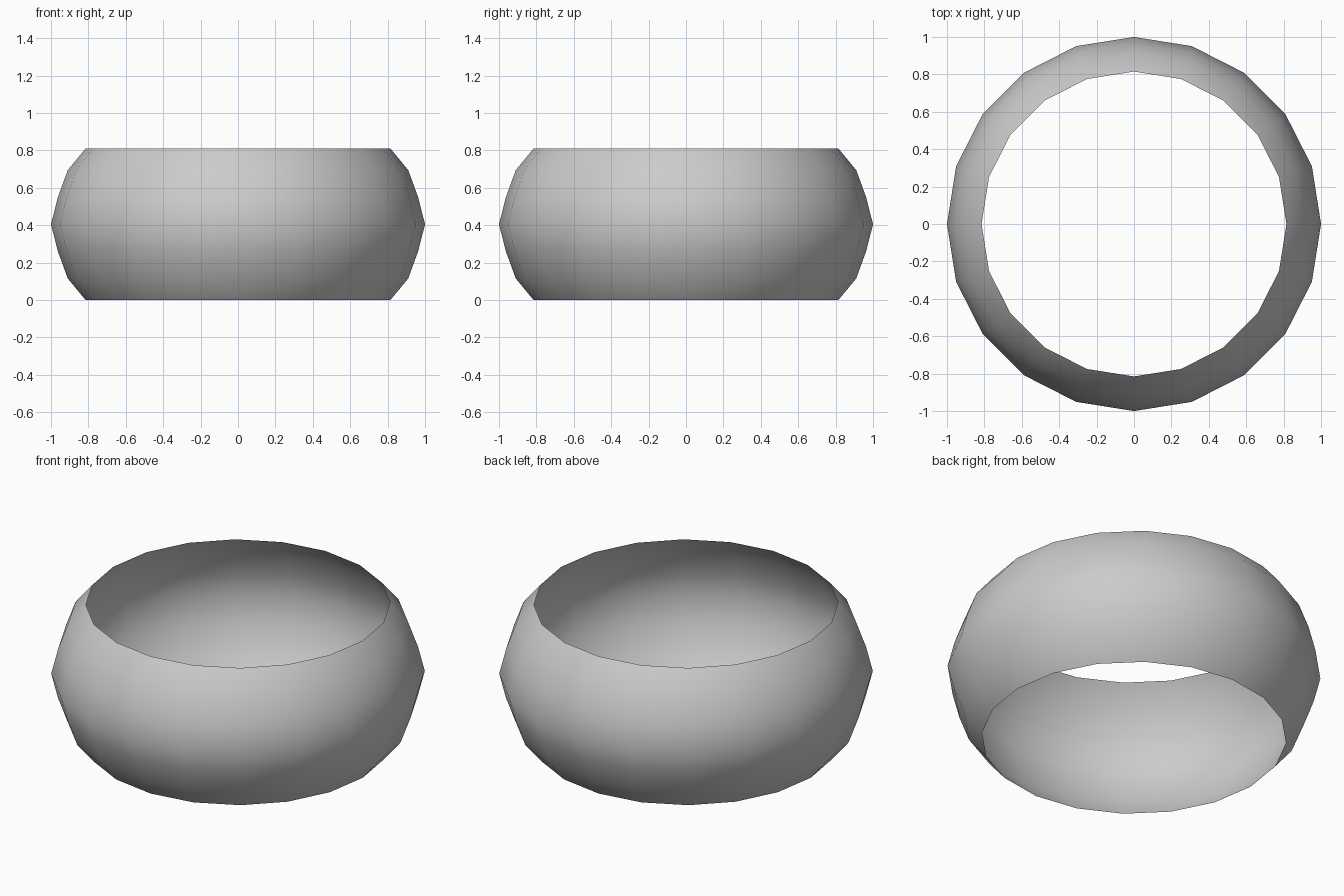
import bpy, bmesh, math

if "Cube" in bpy.data.objects:
    bpy.data.objects.remove(bpy.data.objects["Cube"])

SIDES = 20
# (radius, height) profile of the bulging open band
PROFILE = [(0.815, 0.0), (0.91, 0.115), (0.963, 0.26), (1.0, 0.405),
           (0.963, 0.55), (0.91, 0.695), (0.815, 0.81)]

# Lathe the profile around z as a single-walled ring
bm = bmesh.new()
rings = []
for r, z in PROFILE:
    rings.append([bm.verts.new((r * math.cos(2 * math.pi * i / SIDES),
                                r * math.sin(2 * math.pi * i / SIDES), z))
                  for i in range(SIDES)])
for low, high in zip(rings, rings[1:]):
    for i in range(SIDES):
        j = (i + 1) % SIDES
        bm.faces.new((low[i], low[j], high[j], high[i])).smooth = True

mesh = bpy.data.meshes.new("band")
bm.to_mesh(mesh)
bm.free()
band = bpy.data.objects.new("band", mesh)
bpy.context.collection.objects.link(band)
